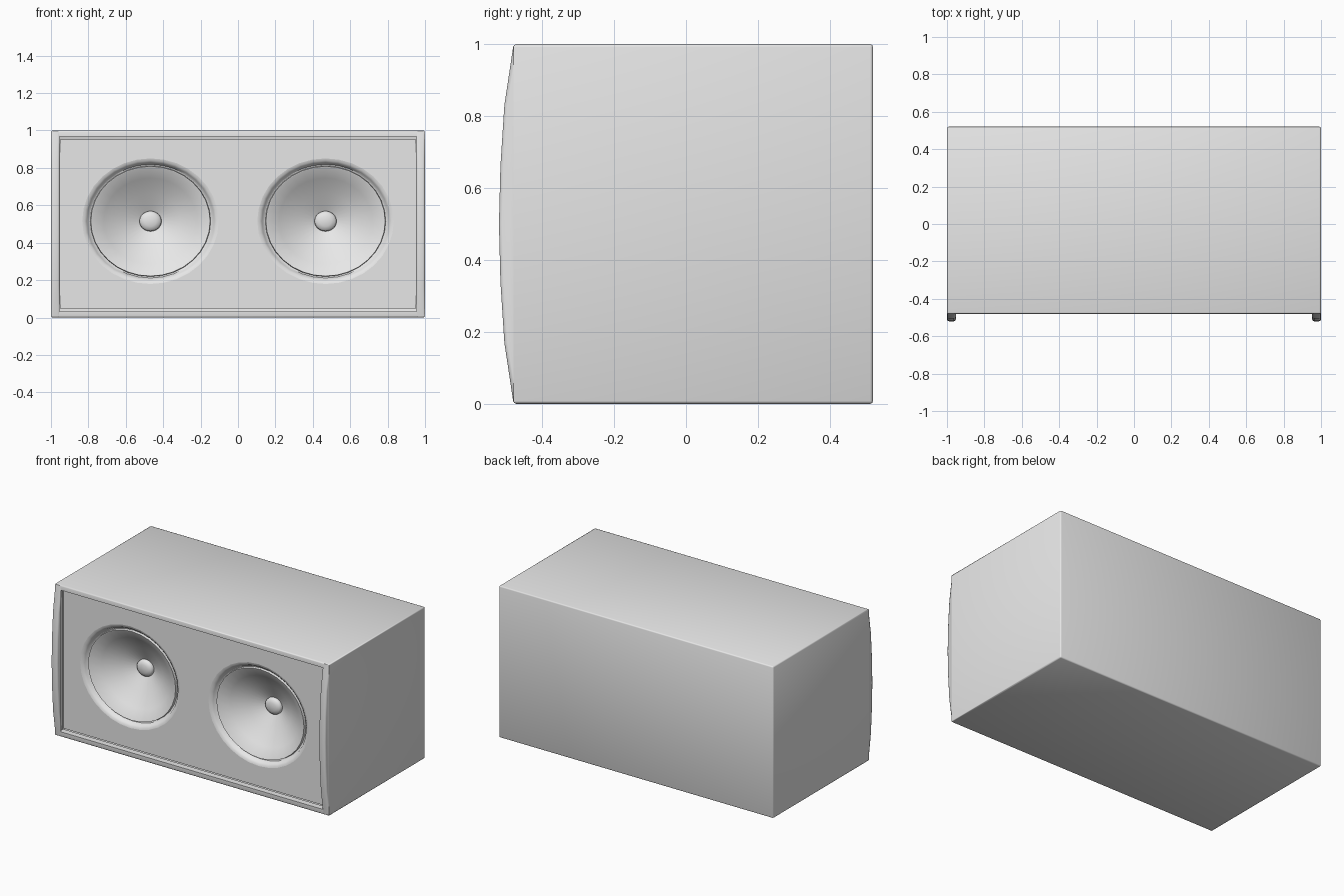
import bpy, bmesh, math
from mathutils import Vector

cube = bpy.data.objects.get("Cube")
if cube:
    bpy.data.objects.remove(cube, do_unlink=True)

grey = bpy.data.materials.new("cabinet grey")
grey.use_nodes = True
grey.diffuse_color = (0.8, 0.8, 0.8, 1)
grey.node_tree.nodes["Principled BSDF"].inputs["Base Color"].default_value = (0.8, 0.8, 0.8, 1)

FRONT, BACK, BAFFLE = -0.48, 0.52, -0.455
SEGMENTS = 32
SQUASH = 0.92
CENTRE_X, CENTRE_Z = 0.468, 0.515
parts = []


def finish(name, bm):
    mesh = bpy.data.meshes.new(name)
    bm.to_mesh(mesh)
    bm.free()
    mesh.materials.append(grey)
    obj = bpy.data.objects.new(name, mesh)
    bpy.context.collection.objects.link(obj)
    parts.append(obj)


def ellipse(bm, radius, y, cx):
    ring = []
    for i in range(SEGMENTS):
        a = math.tau * i / SEGMENTS
        ring.append(bm.verts.new((cx + radius * math.cos(a), y,
                                  CENTRE_Z + SQUASH * radius * math.sin(a))))
    return ring


def closed_edges(bm, ring):
    return [bm.edges.new((ring[i - 1], ring[i])) for i in range(len(ring))]


# Cabinet: a box with a framed opening in its front
bm = bmesh.new()
bmesh.ops.create_cube(bm, size=1)
bmesh.ops.scale(bm, vec=(2, BACK - FRONT, 1), verts=bm.verts)
bmesh.ops.translate(bm, vec=(0, (BACK + FRONT) / 2, 0.5), verts=bm.verts)
bm.normal_update()
opening = min(bm.faces, key=lambda f: f.calc_center_median().y)
bmesh.ops.inset_region(bm, faces=[opening], thickness=0.047)
bmesh.ops.inset_individual(bm, faces=[opening], thickness=0, depth=-0.04)
bmesh.ops.delete(bm, geom=[opening], context='FACES')


def is_outer(edge):
    a, b = (v.co for v in edge.verts)
    upright_front = max(a.y, b.y) < FRONT + 0.01 and abs(a.z - b.z) > 0.5
    return min(abs(a.x), abs(b.x)) > 0.99 and not upright_front


bmesh.ops.bevel(bm, geom=[e for e in bm.edges if is_outer(e)], offset=0.008,
                segments=2, profile=0.5, affect='EDGES', clamp_overlap=True)
finish("cabinet", bm)

# Bowed lips on the front of both side walls
bow = [(FRONT, 0.004), (-0.505, 0.17), (-0.516, 0.34), (-0.52, 0.5),
       (-0.516, 0.66), (-0.505, 0.83), (FRONT, 0.996)]
for side, name in ((1, "left_side_lip"), (-1, "right_side_lip")):
    bm = bmesh.new()
    face = bm.faces.new([bm.verts.new((side, y, z)) for y, z in bow])
    new = bmesh.ops.extrude_face_region(bm, geom=[face])["geom"]
    bmesh.ops.translate(bm, vec=(-0.047 * side, 0, 0),
                        verts=[v for v in new if isinstance(v, bmesh.types.BMVert)])
    bmesh.ops.recalc_face_normals(bm, faces=bm.faces)
    rims = [e for e in bm.edges
            if abs(e.verts[0].co.x - e.verts[1].co.x) < 0.01
            and min(v.co.y for v in e.verts) < FRONT - 0.01]
    bmesh.ops.bevel(bm, geom=rims, offset=0.01, segments=2, profile=0.5,
                    affect='EDGES', clamp_overlap=True)
    finish(name, bm)

# Baffle board with two oval holes
bm = bmesh.new()
corners = [bm.verts.new((x, BAFFLE, z)) for x, z in
           ((-0.953, 0.047), (0.953, 0.047), (0.953, 0.953), (-0.953, 0.953))]
outline = closed_edges(bm, corners)
for side in (-1, 1):
    outline += closed_edges(bm, ellipse(bm, 0.365, BAFFLE, side * CENTRE_X))
bmesh.ops.triangle_fill(bm, edges=outline, use_beauty=True, normal=Vector((0, -1, 0)))
bm.normal_update()
for f in bm.faces:
    if f.normal.y > 0:
        f.normal_flip()
finish("baffle", bm)

# Drivers: rounded recess, raised rim, cone and domed cap
driver = [(0.365, BAFFLE), (0.352, -0.452), (0.34, -0.442), (0.33, -0.422),
          (0.322, -0.42), (0.319, -0.437), (0.312, -0.435), (0.25, -0.392),
          (0.16, -0.338), (0.059, -0.29), (0.058, -0.302), (0.05, -0.311),
          (0.03, -0.318)]
for side, name in ((1, "left_driver"), (-1, "right_driver")):
    bm = bmesh.new()
    rings = [ellipse(bm, r, y, side * CENTRE_X) for r, y in driver]
    for outer, inner in zip(rings, rings[1:]):
        for i in range(SEGMENTS):
            bm.faces.new((outer[i - 1], outer[i], inner[i], inner[i - 1]))
    tip = bm.verts.new((side * CENTRE_X, -0.321, CENTRE_Z))
    for i in range(SEGMENTS):
        bm.faces.new((rings[-1][i - 1], rings[-1][i], tip))
    finish(name, bm)

# Smooth shading with sharp creases kept
bpy.ops.object.select_all(action='DESELECT')
for obj in parts:
    obj.select_set(True)
bpy.context.view_layer.objects.active = parts[0]
bpy.ops.object.shade_smooth_by_angle(angle=math.radians(50))
